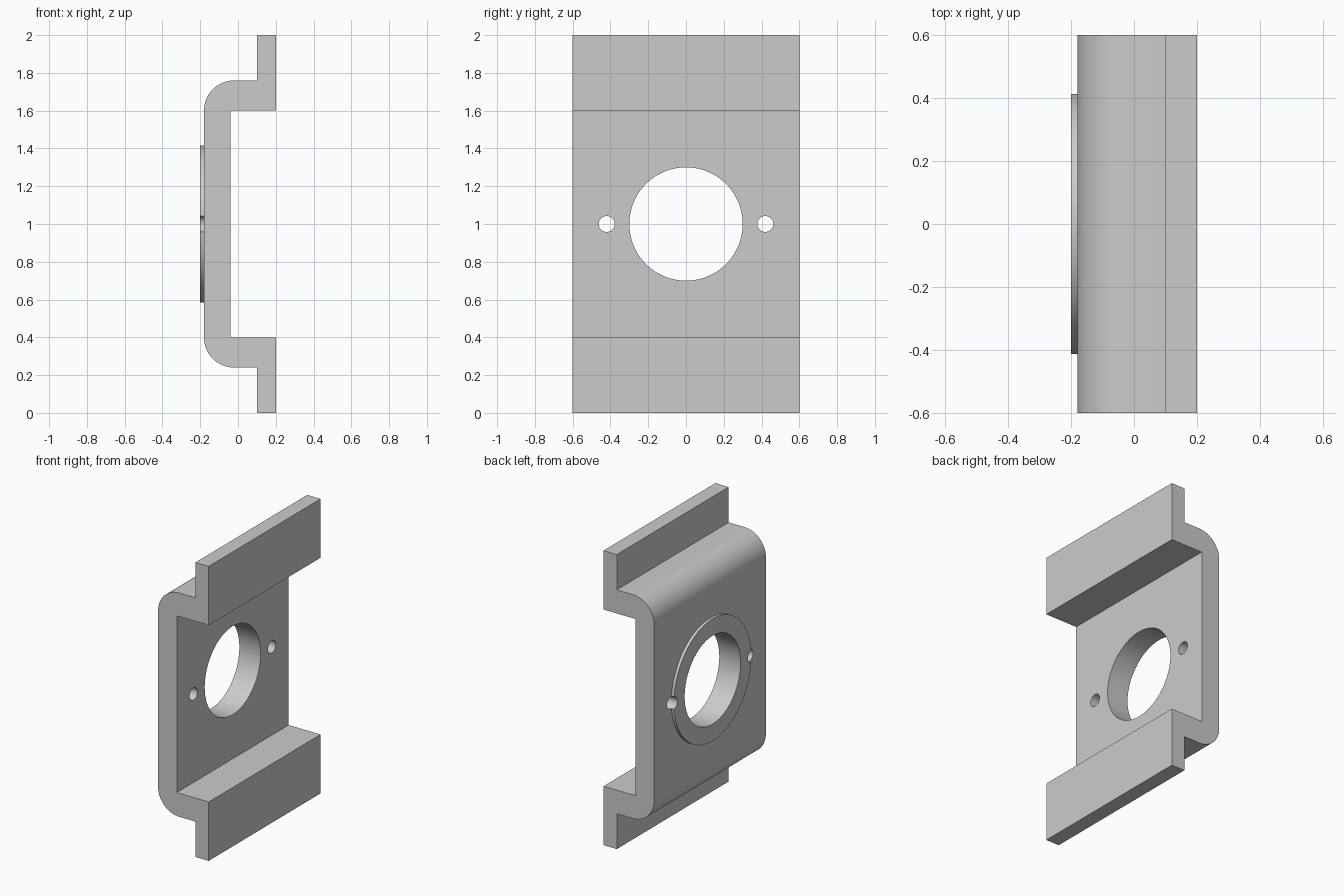
import bpy, bmesh
from math import pi, sin, cos, radians
from mathutils import Matrix, Vector

cube = bpy.data.objects.get("Cube")
if cube:
    bpy.data.objects.remove(cube, do_unlink=True)

HALF_WIDTH = 0.6
MID_Z = 1.0

grey = bpy.data.materials.new("plain_grey")
grey.use_nodes = True
grey.diffuse_color = (0.6, 0.6, 0.6, 1)
grey.node_tree.nodes["Principled BSDF"].inputs["Base Color"].default_value = (0.6, 0.6, 0.6, 1)


def add_object(name, bm):
    bmesh.ops.recalc_face_normals(bm, faces=bm.faces)
    mesh = bpy.data.meshes.new(name)
    bm.to_mesh(mesh)
    bm.free()
    mesh.materials.append(grey)
    obj = bpy.data.objects.new(name, mesh)
    bpy.context.collection.objects.link(obj)
    return obj


def x_cylinder(name, radius, x0, x1, y=0, sides=96):
    """Cylinder lying along x at mid height."""
    bm = bmesh.new()
    place = Matrix.Translation(((x0 + x1) / 2, y, MID_Z)) @ Matrix.Rotation(pi / 2, 4, 'Y')
    bmesh.ops.create_cone(bm, cap_ends=True, segments=sides, radius1=radius,
                          radius2=radius, depth=x1 - x0, matrix=place)
    return add_object(name, bm)


def combine(target, other, operation):
    mod = target.modifiers.new(other.name, 'BOOLEAN')
    mod.operation = operation
    mod.solver = 'EXACT'
    mod.object = other
    bpy.context.view_layer.objects.active = target
    bpy.ops.object.modifier_apply(modifier=mod.name)
    bpy.data.objects.remove(other, do_unlink=True)


# Upper half of the bracket profile (x, height above middle), from inside to outside
bend_steps = 24
upper = [(-0.04, 0.6), (0.2, 0.6), (0.2, 1), (0.1, 1), (0.1, 0.76)]
for i in range(bend_steps + 1):
    a = pi / 2 * (1 + i / bend_steps)
    upper.append((-0.02 + 0.16 * cos(a), 0.6 + 0.16 * sin(a)))
profile = upper + [(x, -h) for x, h in reversed(upper)]

# Bent bracket body, profile swept along y
bm = bmesh.new()
face = bm.faces.new([bm.verts.new((x, -HALF_WIDTH, MID_Z + h)) for x, h in profile])
swept = bmesh.ops.extrude_face_region(bm, geom=[face])["geom"]
bmesh.ops.translate(bm, vec=Vector((0, 2 * HALF_WIDTH, 0)),
                    verts=[v for v in swept if isinstance(v, bmesh.types.BMVert)])
bracket = add_object("bracket", bm)

# Raised round collar on the outer face
combine(bracket, x_cylinder("collar", 0.415, -0.2, -0.1), 'UNION')

# Central bore and two screw holes
combine(bracket, x_cylinder("bore_cutter", 0.3, -0.4, 0.1), 'DIFFERENCE')
for side in (-1, 1):
    combine(bracket, x_cylinder("screw_hole_cutter", 0.042, -0.4, 0.1, side * 0.42, 48), 'DIFFERENCE')

# Smooth the bends and bores, keep the corners sharp
bpy.ops.object.select_all(action='DESELECT')
bracket.select_set(True)
bpy.context.view_layer.objects.active = bracket
bpy.ops.object.shade_smooth_by_angle(angle=radians(30))
